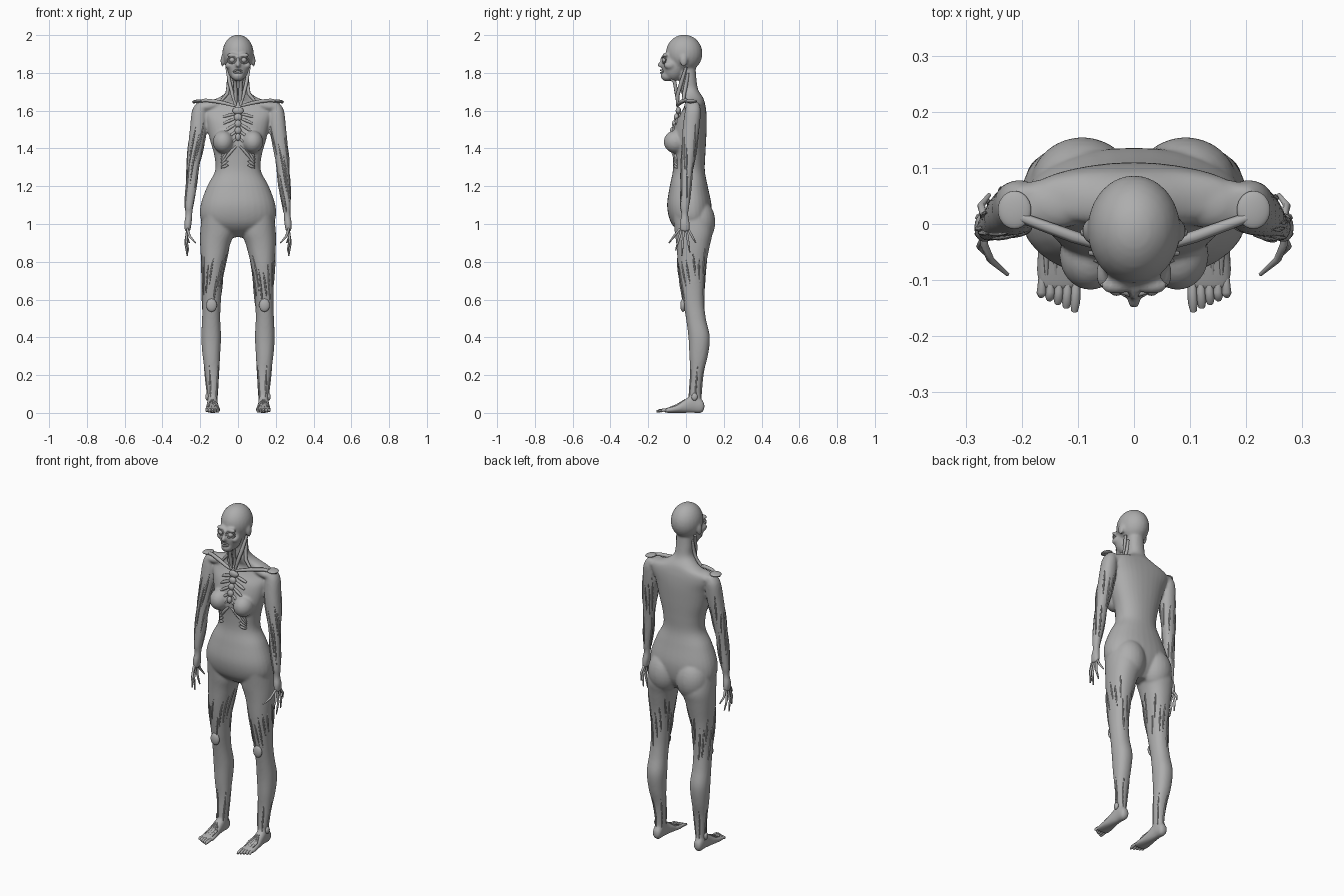
import bpy, bmesh, math, random
from mathutils import Matrix, Vector

random.seed(4)
if "Cube" in bpy.data.objects:
    bpy.data.objects.remove(bpy.data.objects["Cube"], do_unlink=True)

grey = bpy.data.materials.new("plain grey")
grey.use_nodes = True
grey.diffuse_color = (.42, .42, .42, 1)
grey.node_tree.nodes["Principled BSDF"].inputs["Base Color"].default_value = grey.diffuse_color


def link(name, mesh):
    obj = bpy.data.objects.new(name, mesh)
    bpy.context.collection.objects.link(obj)
    mesh.materials.clear()
    mesh.materials.append(grey)
    for poly in mesh.polygons:
        poly.use_smooth = True
    return obj


def from_bmesh(name, bm):
    bmesh.ops.recalc_face_normals(bm, faces=bm.faces)
    mesh = bpy.data.meshes.new(name)
    bm.to_mesh(mesh)
    bm.free()
    return link(name, mesh)


def section(rows, u):
    """Smoothly blended cross-section at row position u."""
    last = len(rows) - 1
    i = min(int(u), last - 1)
    t = u - i
    a, b, c, d = (rows[max(0, min(last, i + k))] for k in (-1, 0, 1, 2))
    return [q + t / 2 * (r - p + t * (2 * p - 5 * q + 4 * r - s + t * (3 * (q - r) + s - p)))
            for p, q, r, s in zip(a, b, c, d)]


def skin_point(rows, u, angle, side=1, along_y=False):
    """Point on a lofted part: angle 0 is outward, -90 is forward."""
    t, a0, a1, b0, b1 = section(rows, u)
    ca, sa = math.cos(math.radians(angle)), math.sin(math.radians(angle))
    a = (a0 + a1) / 2 + (a1 - a0) / 2 * math.copysign(abs(ca) ** .9, ca)
    b = (b0 + b1) / 2 + (b1 - b0) / 2 * math.copysign(abs(sa) ** .9, sa)
    return Vector((side * a, t, b) if along_y else (side * a, b, t))


def loft(bm, rows, side=1, along_y=False, sides=32, steps=5):
    rings = []
    for k in range((len(rows) - 1) * steps + 1):
        rings.append([bm.verts.new(skin_point(rows, k / steps, j * 360 / sides, side, along_y))
                      for j in range(sides)])
    for lo, hi in zip(rings, rings[1:]):
        for j in range(sides):
            n = (j + 1) % sides
            bm.faces.new((lo[j], lo[n], hi[n], hi[j]))
    bm.faces.new(rings[0])
    bm.faces.new(rings[-1])


def ball(bm, centre, radii, side=1, tilt=0):
    x, y, z = centre
    bmesh.ops.create_uvsphere(bm, u_segments=24, v_segments=16, radius=1,
                              matrix=Matrix.Translation((side * x, y, z))
                              @ Matrix.Rotation(side * tilt, 4, 'Y')
                              @ Matrix.Diagonal((*radii, 1)))


def strands(name, paths, thickness, ends=.35):
    """Tapered tubes, all in one object."""
    curve = bpy.data.curves.new(name, 'CURVE')
    curve.dimensions = '3D'
    curve.bevel_depth = thickness
    curve.bevel_resolution = 1
    curve.use_fill_caps = True
    for path in paths:
        spline = curve.splines.new('POLY')
        spline.points.add(len(path) - 1)
        for k, (point, co) in enumerate(zip(spline.points, path)):
            point.co = (*co, 1)
            point.radius = ends + (1 - ends) * math.sin(math.pi * k / (len(path) - 1))
    temp = bpy.data.objects.new(name, curve)
    mesh = bpy.data.meshes.new_from_object(temp)
    bpy.data.objects.remove(temp)
    link(name, mesh)


def both(*points):
    return [[Vector((s * x, y, z)) for x, y, z in points] for s in (1, -1)]


def along(rows, u0, u1, a0, a1, side=1, n=9):
    return [skin_point(rows, u0 + (u1 - u0) * k / (n - 1), a0 + (a1 - a0) * k / (n - 1), side)
            for k in range(n)]


# Cross-sections: height, inner, outer, front, back
torso = [(z, -w, w, f, b) for z, w, f, b in (
    (.93, .05, .01, .08), (.97, .14, -.05, .11), (1.02, .195, -.085, .13),
    (1.1, .198, -.1, .135), (1.2, .163, -.086, .115), (1.28, .122, -.07, .1),
    (1.36, .125, -.07, .102), (1.45, .15, -.075, .107), (1.54, .17, -.055, .11),
    (1.6, .19, -.02, .107), (1.64, .18, -.005, .1), (1.67, .1, -.015, .09),
    (1.71, .054, -.03, .065), (1.77, .048, -.035, .055), (1.84, .045, -.04, .05))]
leg = [(1.05, .04, .19, -.07, .12), (.96, .02, .2, -.06, .14), (.88, .045, .2, -.05, .125),
       (.75, .075, .192, -.04, .102), (.6, .09, .188, -.018, .095), (.5, .094, .19, 0, .105),
       (.4, .09, .194, .013, .126), (.3, .095, .187, .018, .115), (.2, .1, .173, .023, .09),
       (.1, .107, .161, .016, .08), (.03, .108, .16, .01, .085)]
arm = [(1.645, .17, .215, .01, .065), (1.6, .165, .243, -.005, .078), (1.5, .168, .255, -.018, .07),
       (1.4, .185, .265, -.022, .055), (1.3, .205, .27, -.025, .04), (1.2, .217, .275, -.028, .028),
       (1.1, .236, .28, -.03, .018), (1.05, .242, .278, -.025, .012), (1, .246, .285, -.033, .02),
       (.96, .254, .28, -.03, .02)]
# Foot cross-sections run from heel to ball: depth, inner, outer, bottom, top
foot = [(.097, .12, .15, .02, .05), (.08, .11, .16, 0, .075), (.04, .108, .162, 0, .1),
        (0, .105, .166, 0, .075), (-.05, .098, .172, 0, .045), (-.09, .092, .175, 0, .03),
        (-.118, .098, .168, .002, .02)]

# Body: overlapping volumes fused into one skin
bm = bmesh.new()
loft(bm, torso)
for s in (1, -1):
    loft(bm, leg, s)
    loft(bm, arm, s)
    loft(bm, foot, s, along_y=True)
    ball(bm, (.092, .068, 1.01), (.093, .087, .12), s)
    ball(bm, (.078, -.056, 1.435), (.055, .062, .06), s)
    ball(bm, (.15, .035, 1.625), (.085, .045, .03), s, .2)
    ball(bm, (.05, -.088, 1.84), (.018, .03, .02), s)
    ball(bm, (.083, -.012, 1.865), (.009, .02, .032), s)
    ball(bm, (.032, -.11, 1.893), (.028, .016, .012), s)
ball(bm, (0, -.01, 1.903), (.083, .097, .099))
ball(bm, (0, -.066, 1.84), (.06, .062, .085))
ball(bm, (0, -.1, 1.785), (.034, .034, .03))
ball(bm, (0, -.128, 1.843), (.013, .024, .016))
ball(bm, (0, -.118, 1.868), (.009, .02, .026))
body = from_bmesh("body", bm)
fuse = body.modifiers.new("fuse", 'REMESH')
fuse.mode = 'VOXEL'
fuse.voxel_size = .007
fuse.use_smooth_shade = True
relax = body.modifiers.new("relax", 'SMOOTH')
relax.factor = .5
relax.iterations = 4

# Eyes, breastbone, shoulder tips and ankle bones
bm = bmesh.new()
for s in (1, -1):
    ball(bm, (.031, -.113, 1.868), (.015, .015, .014), s)
from_bmesh("eyes", bm)
bm = bmesh.new()
for z, w in ((1.6, .03), (1.565, .022), (1.53, .018), (1.495, .018), (1.46, .014)):
    ball(bm, (0, -.035 - (1.62 - z) * .28, z), (w, .014, .02))
from_bmesh("breastbone", bm)
bm = bmesh.new()
for s in (1, -1):
    ball(bm, (.213, .025, 1.65), (.03, .034, .009), s, .1)
    ball(bm, (.163, .045, .085), (.01, .016, .02), s)
    ball(bm, (.14, -.016, .57), (.028, .014, .035), s)
from_bmesh("bony_points", bm)

# Lips and eye sockets
ring = [(k * math.tau / 16) for k in range(17)]
strands("lips", [[(.021 * math.cos(a), -.134 + .012 * abs(math.cos(a)), 1.807 + .007 * math.sin(a))
                  for a in ring]], .005, 1)
strands("eye_sockets", [[(s * (.032 + .024 * math.cos(a)), -.117 + .009 * math.cos(a),
                          1.868 + .017 * math.sin(a)) for a in ring] for s in (1, -1)], .004, 1)

# Collarbones, neck muscles and rib ends
strands("collarbones", both((.015, -.045, 1.625), (.06, -.037, 1.637), (.11, -.022, 1.648),
                            (.17, .0, 1.655), (.238, .025, 1.645)), .011, .7)
strands("neck_muscles",
        both((.012, -.045, 1.625), (.028, -.045, 1.68), (.045, -.025, 1.75), (.06, 0, 1.83))
        + both((.012, -.04, 1.63), (.013, -.05, 1.69), (.016, -.06, 1.75), (.022, -.08, 1.77))
        + both((.09, -.015, 1.65), (.057, -.01, 1.69), (.05, 0, 1.74), (.05, .01, 1.8)), .011, .7)
strands("rib_ends", [along(torso, 8.7 - k * .42, 8.4 - k * .52, -88, -66 + k * 1.5, s)
                     for k in range(6) for s in (1, 1)]
        + [along(torso, 8.7 - k * .42, 8.4 - k * .52, -92, -114 - k * 1.5) for k in range(6)],
        .009, .6)
strands("lower_ribs", [along(torso, 6.6 - k * .3, 5.7 - k * .12, mid - 7 * sign, mid + 16 * sign)
                       for k in range(5) for mid, sign in ((-60, 1), (-120, -1))], .008)

# Exposed muscle fibres over thighs, knees and arms
fibres = []
for s in (1, -1):
    for k in range(16):
        start = random.uniform(2, 3.2)
        angle = k * 22.5
        fibres.append(along(leg, start, start + random.uniform(.8, 1.6), angle, angle + 14, s))
    for k in range(5):
        fibres.append(along(leg, 7.5, 9.6, k * 72, k * 72 + 6, s))
strands("leg_fibres", fibres, .005, .2)
fibres = []
for s in (1, -1):
    for k in range(14):
        start = random.uniform(1.5, 4.5)
        angle = k * 26
        fibres.append(along(arm, start, start + random.uniform(1.5, 2.6), angle, angle + 25, s))
strands("arm_fibres", fibres, .005, .2)

# Fingers and toes
knuckle = Vector((.267, -.005, .985))
fingers = []
for tip in ((.225, -.09, .9), (.262, -.055, .86), (.268, -.022, .83), (.266, .02, .85), (.258, .052, .9)):
    tip = Vector(tip)
    base = knuckle + Vector((0, tip.y * .35, -.015))
    bend = base.lerp(tip, .5) + Vector((.01, 0, 0))
    fingers += both(knuckle, base, bend, tip)
strands("fingers", fingers, .0075, .5)
toes = []
for k in range(5):
    x = .104 + k * .015
    toes += both((x, -.09, .016), (x, -.12, .015), (x + .001, -.14 + k * .004, .012),
                 (x + .002, -.156 + k * .007, .007))
strands("toes", toes, .0095, .6)
tendons = []
for k in range(4):
    x = .108 + k * .016
    tendons += both((.13 + k * .004, -.005, .07), (x, -.05, .04), (x, -.09, .027))
strands("foot_tendons", tendons, .006, .5)
